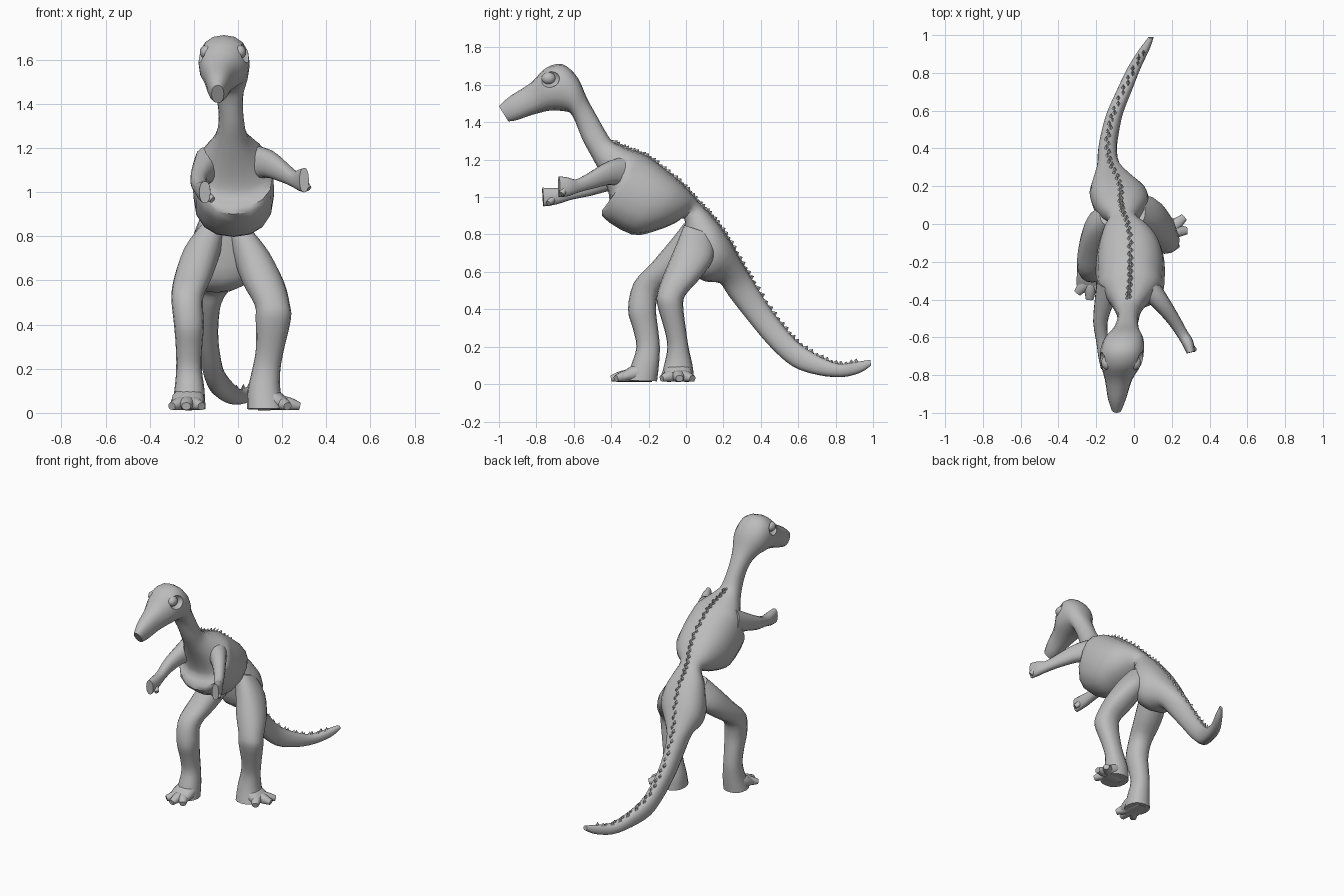
import bpy, bmesh, math
from mathutils import Vector

if "Cube" in bpy.data.objects:
    bpy.data.objects.remove(bpy.data.objects["Cube"])

skin = bpy.data.materials.new("grey_skin")
skin.diffuse_color = (0.5, 0.5, 0.5, 1)
skin.use_nodes = True
skin.node_tree.nodes["Principled BSDF"].inputs["Base Color"].default_value = skin.diffuse_color
SIDES = 16


def finish(name, bm, angle=45):
    bmesh.ops.recalc_face_normals(bm, faces=bm.faces)
    me = bpy.data.meshes.new(name)
    bm.to_mesh(me)
    bm.free()
    ob = bpy.data.objects.new(name, me)
    bpy.context.collection.objects.link(ob)
    me.materials.append(skin)
    bpy.ops.object.select_all(action='DESELECT')
    ob.select_set(True)
    bpy.context.view_layer.objects.active = ob
    bpy.ops.object.shade_smooth_by_angle(angle=math.radians(angle))
    return ob


def spline(rows, steps=3):
    """Catmull-Rom interpolation through rows of numbers."""
    out = []
    for i in range(len(rows) - 1):
        a, b, c, d = (rows[max(0, min(len(rows) - 1, i + k))] for k in (-1, 0, 1, 2))
        for s in range(steps):
            t = s / steps
            out.append([q + 0.5 * t * (r - p + t * (2 * p - 5 * q + 4 * r - w + t * (3 * (q - r) + w - p)))
                        for p, q, r, w in zip(a, b, c, d)])
    return out + [list(rows[-1])]


def skin_rings(name, frames):
    """Skin (centre, half side vector, half up vector) frames into a closed tube."""
    bm = bmesh.new()
    rings = []
    for c, u, v in frames:
        ring = []
        for k in range(SIDES):
            a = 2 * math.pi * k / SIDES
            cu, sv = (math.copysign(abs(f) ** 0.88, f) for f in (math.cos(a), math.sin(a)))
            ring.append(bm.verts.new(c + u * cu + v * sv))
        rings.append(ring)
    for r, s in zip(rings, rings[1:]):
        for k in range(SIDES):
            j = (k + 1) % SIDES
            bm.faces.new((r[k], r[j], s[j], s[k]))
    bm.faces.new(rings[0])
    bm.faces.new(rings[-1])
    return finish(name, bm)


def loft(name, rows):
    """Rows: x centre, half width, then two opposite (y, z) outline points."""
    frames = []
    for x, w, y1, z1, y2, z2 in spline(rows):
        p, q = Vector((x, y1, z1)), Vector((x, y2, z2))
        frames.append(((p + q) / 2, Vector((w, 0, 0)), (p - q) / 2))
    return skin_rings(name, frames)


def tube(name, rows):
    """Rows: x, y, z, half width, half height along a path."""
    pts = spline(rows)
    frames = []
    for i, p in enumerate(pts):
        d = Vector(pts[min(i + 1, len(pts) - 1)][:3]) - Vector(pts[max(i - 1, 0)][:3])
        side = d.cross(Vector((0, 0, 1))).normalized()
        frames.append((Vector(p[:3]), side * p[3], side.cross(d).normalized() * p[4]))
    return skin_rings(name, frames)


def ball(name, loc, scale):
    bm = bmesh.new()
    bmesh.ops.create_uvsphere(bm, u_segments=16, v_segments=10, radius=1)
    for v in bm.verts:
        v.co = Vector(loc) + Vector(a * b for a, b in zip(v.co, scale))
    return finish(name, bm)


# Head, neck, torso, hips and tail in one sweep
head = [(-.092, .028, -1.0, 1.485, -.95, 1.405), (-.09, .048, -.94, 1.54, -.91, 1.41),
        (-.082, .072, -.83, 1.61, -.82, 1.44), (-.068, .108, -.75, 1.69, -.73, 1.462),
        (-.062, .115, -.66, 1.71, -.66, 1.46), (-.052, .1, -.58, 1.64, -.62, 1.45)]
neck = [(-.042, .07, -.53, 1.53, -.595, 1.41), (-.035, .057, -.475, 1.43, -.575, 1.36),
        (-.03, .058, -.43, 1.35, -.545, 1.29), (-.03, .075, -.395, 1.3, -.49, 1.19)]
torso = [(-.025, .125, -.34, 1.27, -.43, 1.07), (-.02, .17, -.27, 1.245, -.41, .98),
         (-.02, .18, -.2, 1.215, -.45, .9), (-.02, .182, -.12, 1.155, -.29, .8),
         (-.025, .16, -.04, 1.09, -.16, .82), (-.04, .12, .02, 1.03, -.06, .86)]
hips = [(-.06, .075, .07, .97, -.01, .885), (-.07, .11, .12, .92, 0, .78),
        (-.07, .15, .18, .85, .03, .61), (-.085, .15, .24, .76, .1, .55),
        (-.115, .1, .3, .65, .18, .54)]
tail = [(-.135, .062, .36, .55, .23, .47), (-.14, .05, .446, .412, .34, .33),
        (-.125, .046, .53, .3, .45, .2), (-.1, .043, .61, .214, .57, .095),
        (-.05, .04, .72, .145, .7, .05), (0, .035, .82, .108, .83, .037),
        (.055, .027, .92, .12, .93, .06), (.09, .014, .985, .13, .99, .1)]
spine = head + neck + torso + hips + tail
body = loft("body", spine)

# Eye sockets carved into the head, with eyeballs inside
for side, tag in ((1, "left"), (-1, "right")):
    cutter = ball("socket_cutter", (-.068 + side * .118, -.735, 1.635), (.05, .06, .05))
    cutter.hide_render = True
    mod = body.modifiers.new("socket", 'BOOLEAN')
    mod.operation, mod.solver, mod.object = 'DIFFERENCE', 'EXACT', cutter
    bpy.context.view_layer.objects.active = body
    bpy.ops.object.modifier_apply(modifier=mod.name)
    bpy.data.objects.remove(cutter)
    ball(tag + "_eye", (-.068 + side * .075, -.735, 1.635), (.03, .038, .032))
bpy.ops.object.select_all(action='DESELECT')
body.select_set(True)
bpy.context.view_layer.objects.active = body
bpy.ops.object.shade_smooth_by_angle(angle=math.radians(45))

# Jagged ridge of small teeth along the back
bm = bmesh.new()
line = spline(spine[9:-1], 4)
for i, (x, w, y1, z1, y2, z2) in enumerate(line[:-1]):
    up = Vector((0, y1 - y2, z1 - z2)).normalized()
    along = Vector((0, line[i + 1][2] - y1, line[i + 1][3] - z1)).normalized()
    c = Vector((x + (.006 if i % 2 else -.006), y1, z1)) - up * .008
    sx = Vector((.014, 0, 0))
    base = [bm.verts.new(c + o) for o in (along * .024, sx, along * -.024, -sx)]
    tip = bm.verts.new(c + up * (.026 if i % 3 else .02) + along * .012)
    bm.faces.new(base)
    for k in range(4):
        bm.faces.new((base[k], base[(k + 1) % 4], tip))
finish("back_ridge", bm, 20)

# Legs, from hip down to ankle
loft("right_leg", [(-.12, .06, -.01, .86, .1, .8), (-.165, .085, -.08, .77, .08, .68),
                   (-.205, .085, -.19, .64, -.03, .58), (-.23, .072, -.28, .54, -.14, .5),
                   (-.222, .068, -.31, .4, -.16, .4), (-.222, .06, -.285, .3, -.15, .3),
                   (-.222, .058, -.265, .2, -.14, .2), (-.22, .068, -.29, .11, -.145, .1),
                   (-.225, .078, -.32, .02, -.155, .015)])
loft("left_leg", [(.0, .06, -.01, .85, .14, .8), (.06, .085, -.05, .75, .15, .68),
                  (.115, .095, -.11, .61, .08, .57), (.155, .08, -.15, .5, .0, .48),
                  (.16, .08, -.155, .43, -.015, .42), (.145, .064, -.115, .29, .0, .29),
                  (.128, .064, -.1, .2, .015, .19), (.118, .074, -.115, .11, .035, .1),
                  (.125, .085, -.14, .02, .045, .015)])

# Feet: a sloping wedge with three toes each
feet = {"right": ((-.22, -.19), (-.232, -.33), ((-.3, -.365), (-.235, -.4), (-.165, -.375))),
        "left": ((.1, -.04), (.215, -.045), ((.265, .035), (.28, -.035), (.225, -.13)))}
for tag, (heel, ball_of, toes) in feet.items():
    tube(tag + "_foot", [(*heel, .07, .06, .06), (*[(a + b) / 2 for a, b in zip(heel, ball_of)], .06, .075, .05),
                         (*ball_of, .038, .072, .028)])
    mid = [h * .35 + b * .65 for h, b in zip(heel, ball_of)]
    for n, (x, y) in enumerate(toes):
        tube(f"{tag}_toe_{n + 1}", [(*mid, .05, .03, .03), ((mid[0] + x) / 2, (mid[1] + y) / 2, .042, .032, .03),
                                    (x, y, .03, .02, .017)])

# Arms ending in blunt, flared hands
tube("left_arm", [(.05, -.31, 1.13, .07, .09), (.13, -.4, 1.13, .05, .065), (.205, -.5, 1.09, .036, .045),
                  (.255, -.58, 1.06, .03, .036), (.285, -.63, 1.055, .03, .05), (.3, -.68, 1.055, .022, .056)])
tube("right_arm", [(-.13, -.32, 1.12, .07, .09), (-.16, -.42, 1.09, .05, .06), (-.178, -.52, 1.05, .038, .045),
                   (-.168, -.62, 1.02, .032, .035), (-.157, -.7, 1.005, .032, .045), (-.15, -.765, 1.0, .025, .05)])
for tag, pts in (("left", ((.285, -.635, 1.06), (.32, -.665, 1.015))),
                 ("right", ((-.155, -.7, 1.0), (-.115, -.735, .965)))):
    tube(tag + "_thumb", [(*pts[0], .02, .022), (*pts[1], .013, .015)])
